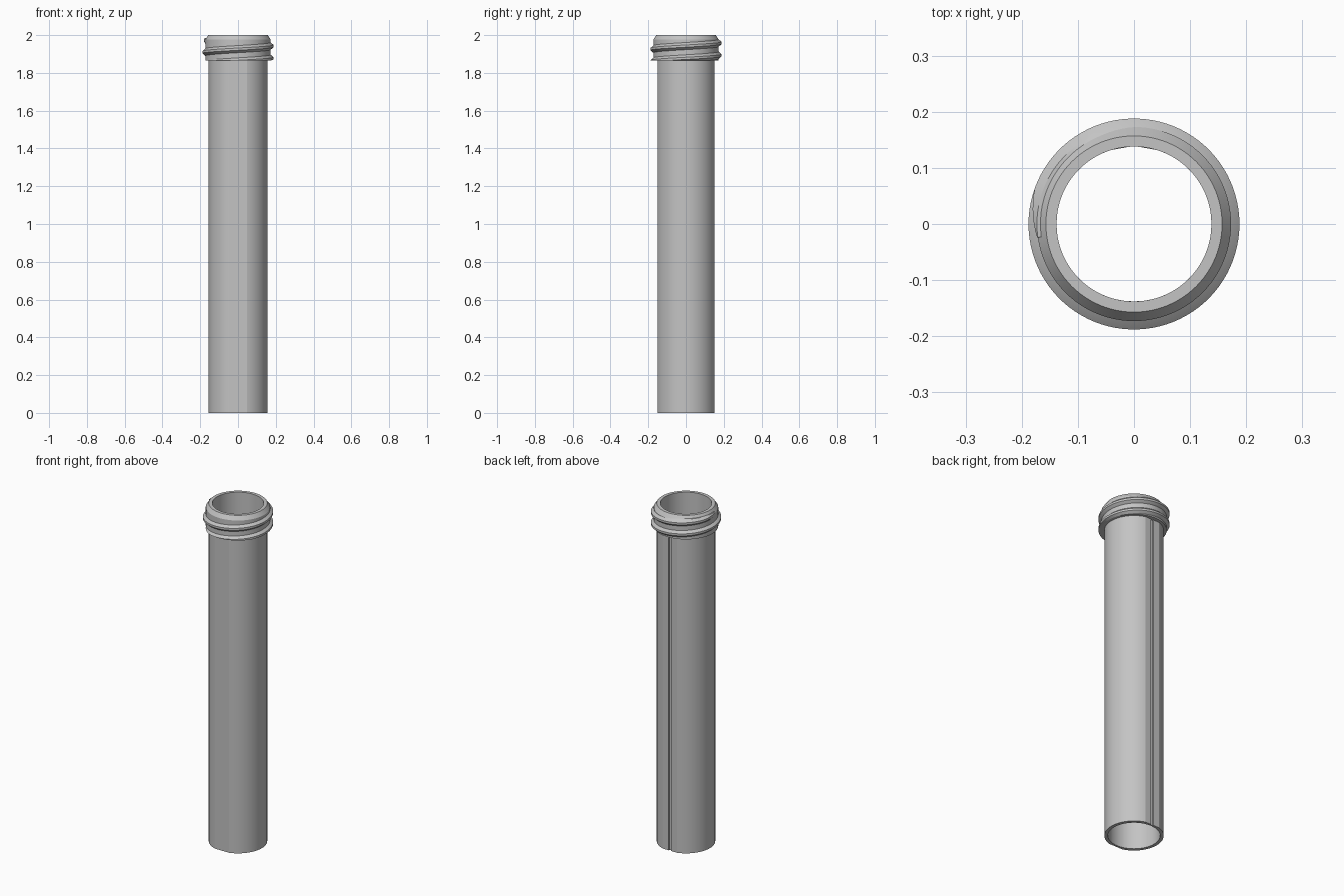
import bpy, bmesh
from math import sin, cos, pi, radians, degrees, atan2, asin, sqrt

cube = bpy.data.objects.get("Cube")
if cube:
    bpy.data.objects.remove(cube, do_unlink=True)

GREY = (0.55, 0.55, 0.55, 1)
grey = bpy.data.materials.new("light grey")
grey.use_nodes = True
grey.diffuse_color = GREY
grey.node_tree.nodes["Principled BSDF"].inputs["Base Color"].default_value = GREY

BORE, TUBE_R, FLAT_Y = 0.138, 0.157, 0.15
COLLAR_Z, TOP_Z, ROOT_R, CREST_R = 1.865, 2.0, 0.173, 0.188


def skin(name, rings, close_rings):
    """Join equal closed loops of points into a surface; cap the ends if open."""
    bm = bmesh.new()
    loops = [[bm.verts.new(p) for p in ring] for ring in rings]
    n = len(loops[0])
    pairs = list(zip(loops, loops[1:]))
    if close_rings:
        pairs.append((loops[-1], loops[0]))
    for a, b in pairs:
        for i in range(n):
            j = (i + 1) % n
            bm.faces.new((a[i], a[j], b[j], b[i]))
    if not close_rings:
        bm.faces.new(loops[0][::-1])
        bm.faces.new(loops[-1])
    bmesh.ops.recalc_face_normals(bm, faces=bm.faces)
    mesh = bpy.data.meshes.new(name)
    bm.to_mesh(mesh)
    bm.free()
    mesh.materials.append(grey)
    obj = bpy.data.objects.new(name, mesh)
    bpy.context.collection.objects.link(obj)
    bpy.ops.object.select_all(action='DESELECT')
    obj.select_set(True)
    bpy.context.view_layer.objects.active = obj
    bpy.ops.object.shade_smooth_by_angle(angle=radians(15))
    return obj


# Tube: round, flattened at front and back, with a narrow groove up the back
half = asin(FLAT_Y / TUBE_R)
outline = []
for k in range(33):
    a = -half + 2 * half * k / 32
    outline.append((TUBE_R * cos(a), TUBE_R * sin(a)))
outline += [(0.008, FLAT_Y), (0.0075, FLAT_Y - 0.007)]
outline += [(-x, y) for x, y in reversed(outline)]
outline += [(x, -FLAT_Y) for x in (-0.04, -0.02, 0, 0.02, 0.04)]

rings = []
for x, y in outline:
    a = atan2(y, x)
    ix, iy = BORE * cos(a), BORE * sin(a)
    rings.append([(ix, iy, 0), (x, y, 0), (x, y, COLLAR_Z), (ix, iy, COLLAR_Z)])
skin("tube", rings, True)

# Collar: lathed neck with a chamfered lip
profile = [(BORE, COLLAR_Z), (ROOT_R, COLLAR_Z), (ROOT_R, 1.977),
           (0.157, TOP_Z), (BORE, TOP_Z)]
SEG = 96
skin("collar", [[(r * cos(t), r * sin(t), z) for r, z in profile]
                for t in (2 * pi * k / SEG for k in range(SEG))], True)

# Screw thread: helical ridge, fading out at its ends
PITCH, START, END, STEP = 0.065, -500, 190, 4
rings = []
for deg in range(START, END + 1, STEP):
    t = radians(deg)
    fade = min(1, (END - deg) / 30 + 0.02, (deg - START) / 30 + 0.02)
    mid = 1.942 + PITCH * deg / 360
    crest = ROOT_R + (CREST_R - ROOT_R) * fade
    section = [(ROOT_R - 0.008, -0.024), (ROOT_R, -0.019), (crest, -0.006),
               (crest, 0.006), (ROOT_R, 0.019), (ROOT_R - 0.008, 0.024)]
    rings.append([(r * cos(t), r * sin(t),
                   min(max(mid + dz, COLLAR_Z + 0.0002 * i), 1.986))
                  for i, (r, dz) in enumerate(section)])
skin("screw_thread", rings, False)
